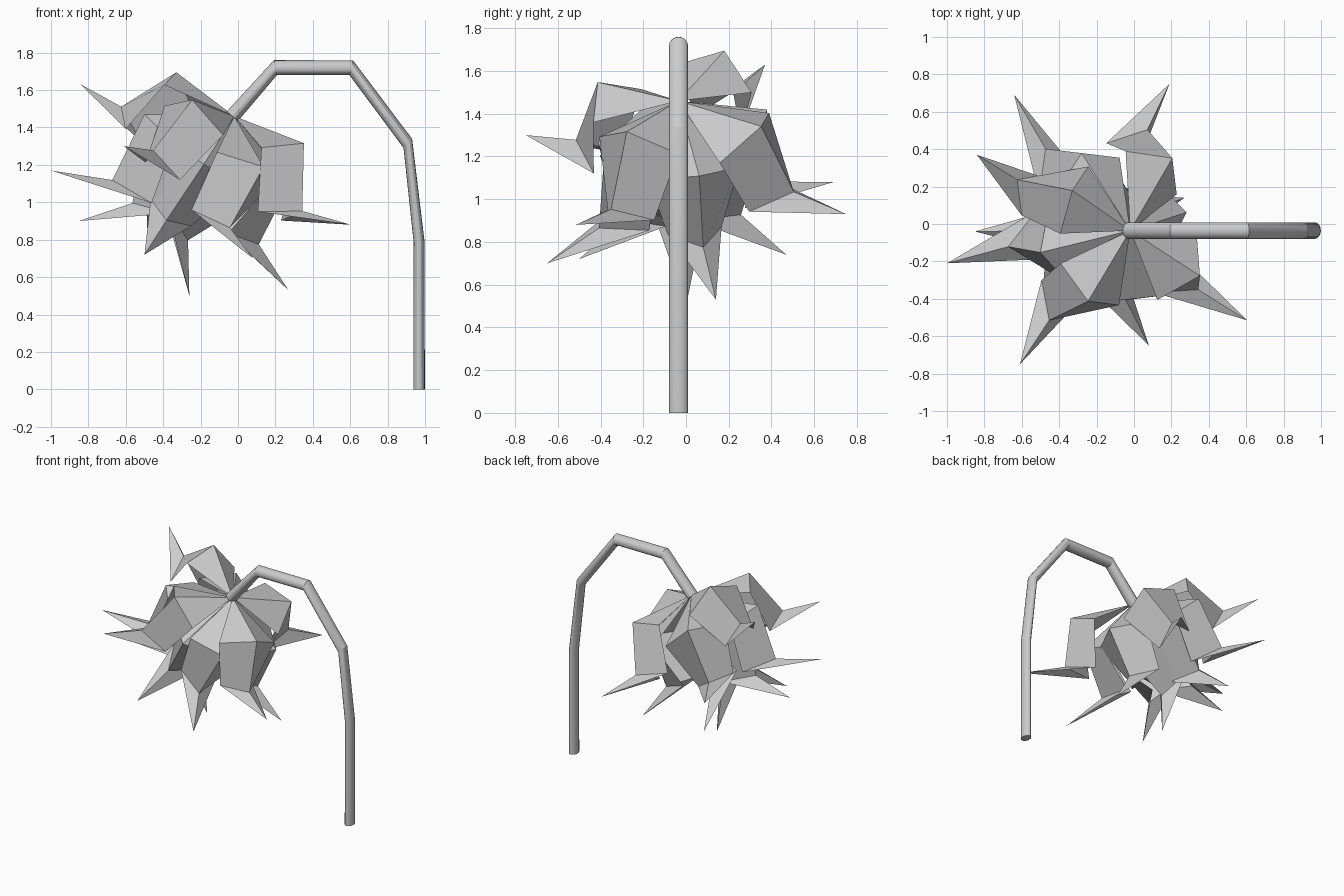
import bpy
import bmesh
import math
from mathutils import Matrix, Vector

cube = bpy.data.objects.get("Cube")
if cube:
    bpy.data.objects.remove(cube, do_unlink=True)

GREY = (0.6, 0.6, 0.6, 1.0)
mat = bpy.data.materials.new("plain grey")
mat.use_nodes = True
mat.diffuse_color = GREY
mat.node_tree.nodes["Principled BSDF"].inputs["Base Color"].default_value = GREY


def add_object(name, bm):
    mesh = bpy.data.meshes.new(name)
    bm.to_mesh(mesh)
    bm.free()
    mesh.materials.append(mat)
    obj = bpy.data.objects.new(name, mesh)
    bpy.context.collection.objects.link(obj)
    return obj


# Shared point where the stem meets the petals, and the direction the flower faces
HEART = Vector((-0.02, -0.035, 1.46))
FACING = Vector((-0.65, 0, -0.76)).normalized()


def petal(name, tip, roll, droop):
    """Folded petal: rises to a shoulder, droops, then flicks out to a pointed tip."""
    reach = Vector(tip) - HEART
    along = reach.normalized()
    out = (along * FACING.dot(along) - FACING).normalized()
    out.rotate(Matrix.Rotation(math.radians(roll), 3, along))
    side = along.cross(out)
    lower = Matrix.Rotation(math.radians(-droop), 3, side)
    bm = bmesh.new()

    def point(a, o, s=0):
        offset = (along * a + out * o + side * s) * reach.length
        return bm.verts.new(HEART + lower @ offset)

    base = point(0, 0)
    shoulder = [point(0.38, 0.045, -0.22), point(0.44, 0.185), point(0.38, 0.045, 0.22)]
    bend = [point(0.575, -0.235, -0.13), point(0.71, -0.08), point(0.575, -0.235, 0.13)]
    end = bm.verts.new(tip)
    for i in range(2):
        bm.faces.new((base, shoulder[i], shoulder[i + 1]))
        bm.faces.new((shoulder[i], bend[i], bend[i + 1], shoulder[i + 1]))
        bm.faces.new((bend[i], end, bend[i + 1]))
    return add_object(name, bm)


# Outer petals spread wide, inner petals close around the flower's axis;
# each row is the petal's tip, its twist and its droop in degrees
outer_petals = [
    ((-0.84, 0.37, 1.63), 0, 0), ((-0.61, -0.75, 1.30), 14, 0),
    ((0.08, -0.65, 0.70), 8, 4), ((0.605, -0.515, 0.88), 10, 4),
    ((0.27, 0.14, 0.53), 0, 0), ((0.19, 0.75, 0.93), 0, 0),
    ((-0.64, 0.69, 1.08), -15, 4),
]
inner_petals = [
    ((-1.0, -0.21, 1.17), 0, 5), ((-0.85, -0.04, 0.90), 0, 0),
    ((-0.50, -0.50, 0.72), 15, 0), ((-0.26, 0.0, 0.50), 0, 0),
    ((-0.48, 0.47, 0.74), 0, 0),
]
for label, rows in (("outer_petal", outer_petals), ("inner_petal", inner_petals)):
    for number, (tip, roll, droop) in enumerate(rows, 1):
        petal(f"{label}_{number}", tip, roll, droop)


# Stem: oval rings swept along a bent path; each row is x, z and the ring's half width in x, z
stem_rings = [
    (0.968, 0, 0.031, 0), (0.968, 0.79, 0.029, 0.003),
    (0.908, 1.315, 0.023, 0.024), (0.605, 1.72, 0.01, 0.039),
    (0.20, 1.72, -0.008, 0.04), (-0.03, 1.46, -0.03, 0.026),
]
SIDES = 16
bm = bmesh.new()
rings = []
for x, z, dx, dz in stem_rings:
    ring = []
    for i in range(SIDES):
        c, s = math.cos(math.tau * i / SIDES), math.sin(math.tau * i / SIDES)
        ring.append(bm.verts.new((x + dx * c, HEART.y + 0.044 * s, z + dz * c)))
    rings.append(ring)
for low, high in zip(rings, rings[1:]):
    for i in range(SIDES):
        j = (i + 1) % SIDES
        bm.faces.new((low[i], low[j], high[j], high[i]))
bm.faces.new(rings[0][::-1])
bm.faces.new(rings[-1])
bmesh.ops.recalc_face_normals(bm, faces=bm.faces)
stem = add_object("stem", bm)
bpy.ops.object.select_all(action="DESELECT")
stem.select_set(True)
bpy.context.view_layer.objects.active = stem
bpy.ops.object.shade_smooth_by_angle(angle=math.radians(25))
